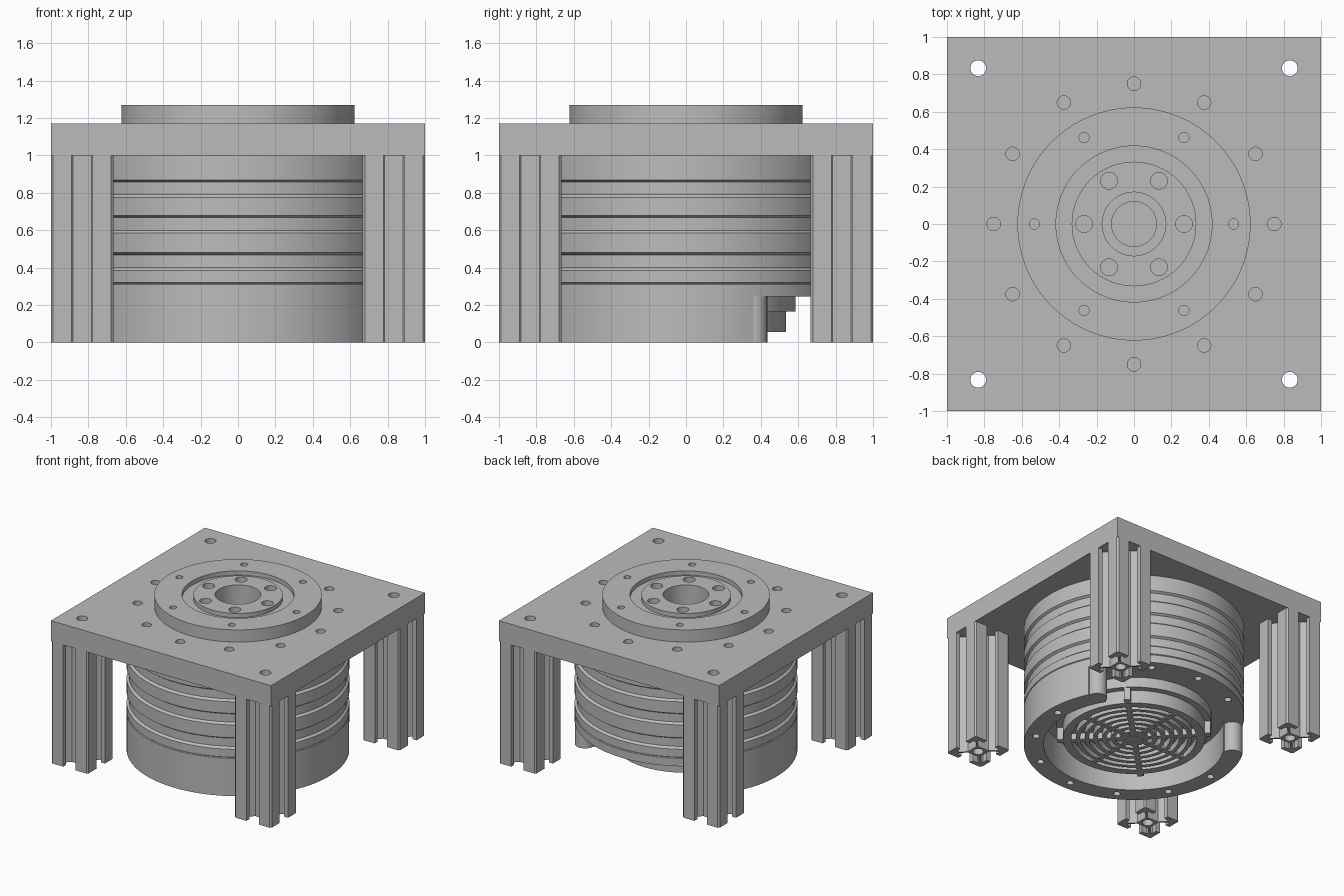
import bpy, bmesh
from math import sin, cos, pi, radians
from mathutils import Matrix

cube = bpy.data.objects.get("Cube")
if cube:
    bpy.data.objects.remove(cube)

grey = bpy.data.materials.new("machined_grey")
grey.use_nodes = True
GREY = (0.5, 0.5, 0.5, 1)
grey.diffuse_color = GREY
grey.node_tree.nodes["Principled BSDF"].inputs["Base Color"].default_value = GREY


def finish(bm, name):
    bmesh.ops.recalc_face_normals(bm, faces=bm.faces)
    mesh = bpy.data.meshes.new(name)
    bm.to_mesh(mesh)
    bm.free()
    mesh.materials.append(grey)
    ob = bpy.data.objects.new(name, mesh)
    bpy.context.collection.objects.link(ob)
    return ob


def add_cylinder(bm, x, y, r, z0, z1, n=24):
    bmesh.ops.create_cone(bm, cap_ends=True, segments=n, radius1=r, radius2=r, depth=z1 - z0,
                          matrix=Matrix.Translation((x, y, (z0 + z1) / 2)))


def add_box(bm, x0, x1, y0, y1, z0, z1, angle=0):
    bmesh.ops.create_cube(bm, size=1, matrix=Matrix.Rotation(angle, 4, "Z")
                          @ Matrix.Translation(((x0 + x1) / 2, (y0 + y1) / 2, (z0 + z1) / 2))
                          @ Matrix.Diagonal((x1 - x0, y1 - y0, z1 - z0, 1)))


def add_hole_circle(bm, count, ring, r, z0, z1):
    for i in range(count):
        a = 2 * pi * i / count
        add_cylinder(bm, ring * cos(a), ring * sin(a), r, z0, z1)


def lathe(name, profile, n=96):
    """Revolve a closed (radius, z) profile whose ends lie on the axis."""
    bm = bmesh.new()
    verts = [bm.verts.new((r, 0, z)) for r, z in profile]
    edges = [bm.edges.new(pair) for pair in zip(verts, verts[1:])]
    bmesh.ops.spin(bm, geom=verts + edges, cent=(0, 0, 0), axis=(0, 0, 1),
                   angle=2 * pi, steps=n, use_merge=True)
    bmesh.ops.remove_doubles(bm, verts=bm.verts, dist=1e-5)
    return finish(bm, name)


def cut(ob, bm):
    """Subtract the cutter solids from the part."""
    cutter = finish(bm, ob.name + "_cutter")
    cutter.hide_render = True
    mod = ob.modifiers.new("cut", "BOOLEAN")
    mod.object = cutter
    mod.solver = "EXACT"
    bpy.context.view_layer.objects.active = ob
    bpy.ops.object.modifier_apply(modifier=mod.name)
    bpy.data.objects.remove(cutter)


def smooth(ob):
    bpy.ops.object.select_all(action="DESELECT")
    ob.select_set(True)
    bpy.context.view_layer.objects.active = ob
    bpy.ops.object.shade_smooth_by_angle(angle=radians(30))


CORNERS = [(x, y) for x in (-0.833, 0.833) for y in (-0.833, 0.833)]

# Square mounting plate with corner holes and a bolt circle
bm = bmesh.new()
add_box(bm, -1, 1, -1, 1, 1, 1.17)
plate = finish(bm, "mounting_plate")
bm = bmesh.new()
for x, y in CORNERS:
    add_cylinder(bm, x, y, 0.042, 0.9, 1.3)
add_hole_circle(bm, 12, 0.75, 0.036, 1.07, 1.3)
add_cylinder(bm, 0, 0, 0.45, 0.9, 1.3, 64)
cut(plate, bm)
smooth(plate)

# Output flange with ring groove, stepped bore and bolt holes
flange = lathe("output_flange", [
    (0, 0.98), (0.12, 0.98), (0.12, 1.1), (0.17, 1.1), (0.17, 1.27), (0.333, 1.27),
    (0.333, 1.235), (0.417, 1.235), (0.417, 1.27), (0.623, 1.27), (0.623, 1.17),
    (0.45, 1.17), (0.45, 0.95), (0, 0.95)])
bm = bmesh.new()
add_hole_circle(bm, 6, 0.533, 0.027, 1.18, 1.4)
add_hole_circle(bm, 6, 0.267, 0.045, 1.12, 1.4)
cut(flange, bm)
smooth(flange)

# Motor body: banded housing, recessed underneath
R = 0.83
profile = [(0, 1), (R, 1)]
for top in (0.87, 0.68, 0.48):
    profile += [(R, top), (R - 0.018, top - 0.012), (R - 0.018, top - 0.08), (R, top - 0.095)]
profile += [(R, 0.32), (R - 0.006, 0.315), (R, 0.31)]
profile += [(R, 0), (0.68, 0), (0.68, 0.25), (0, 0.25)]
body = lathe("motor_housing", profile)
bm = bmesh.new()
add_box(bm, -1, 1, 0.36, 1, -0.1, 0.245)
cut(body, bm)
bm = bmesh.new()
for i in range(12):
    a = i * pi / 6
    base = 0.245 if sin(a) > 0.48 else 0
    add_cylinder(bm, 0.75 * cos(a), 0.75 * sin(a), 0.027, base - 0.05, base + 0.07)
cut(body, bm)
smooth(body)

# Rounded ends of the open skirt
bm = bmesh.new()
for x in (-0.665, 0.665):
    add_cylinder(bm, x, 0.36, 0.075, 0, 0.25)
smooth(finish(bm, "skirt_ends"))

# Fan cover: stepped disc with concentric slots
profile = [(0, 0.055), (0.04, 0.055)]
for i in range(7):
    r = 0.04 + i * 0.066
    profile += [(r, 0.055), (r, 0.11), (r + 0.036, 0.11), (r + 0.036, 0.055)]
profile += [(0.535, 0.055), (0.535, 0.165), (0.585, 0.165), (0.585, 0.26), (0, 0.26)]
smooth(lathe("fan_cover", profile[:1] + profile[2:]))

# Spokes bridging the slots, and small edge tabs
bm = bmesh.new()
for i in range(8):
    add_box(bm, 0.03, 0.49, -0.02, 0.02, 0.057, 0.115, i * pi / 4)
for i in range(4):
    add_box(bm, 0.52, 0.58, -0.025, 0.025, 0.06, 0.17, (i + 0.5) * pi / 2)
finish(bm, "fan_cover_spokes")

# Slotted corner legs with a central bore
SIDE = [(0.167, 0.155), (0.155, 0.167), (0.056, 0.167), (0.056, 0.13), (0.1, 0.13),
        (0.1, 0.11), (0.05, 0.06), (-0.05, 0.06), (-0.1, 0.11), (-0.1, 0.13),
        (-0.056, 0.13), (-0.056, 0.167)]
bm = bmesh.new()
outline = []
for k in range(4):
    c, s = round(cos(k * pi / 2)), round(sin(k * pi / 2))
    outline += [bm.verts.new((c * x - s * y, s * x + c * y, 0)) for x, y in SIDE]
base = bm.faces.new(outline)
top = bmesh.ops.extrude_face_region(bm, geom=[base])
bmesh.ops.translate(bm, vec=(0, 0, 1),
                    verts=[v for v in top["geom"] if isinstance(v, bmesh.types.BMVert)])
leg = finish(bm, "leg_1")
bm = bmesh.new()
add_cylinder(bm, 0, 0, 0.042, -0.1, 1.1)
cut(leg, bm)
smooth(leg)
for i, (x, y) in enumerate(CORNERS):
    ob = leg if i == 0 else leg.copy()
    ob.name = f"leg_{i + 1}"
    ob.location = (x, y, 0)
    if i:
        bpy.context.collection.objects.link(ob)
